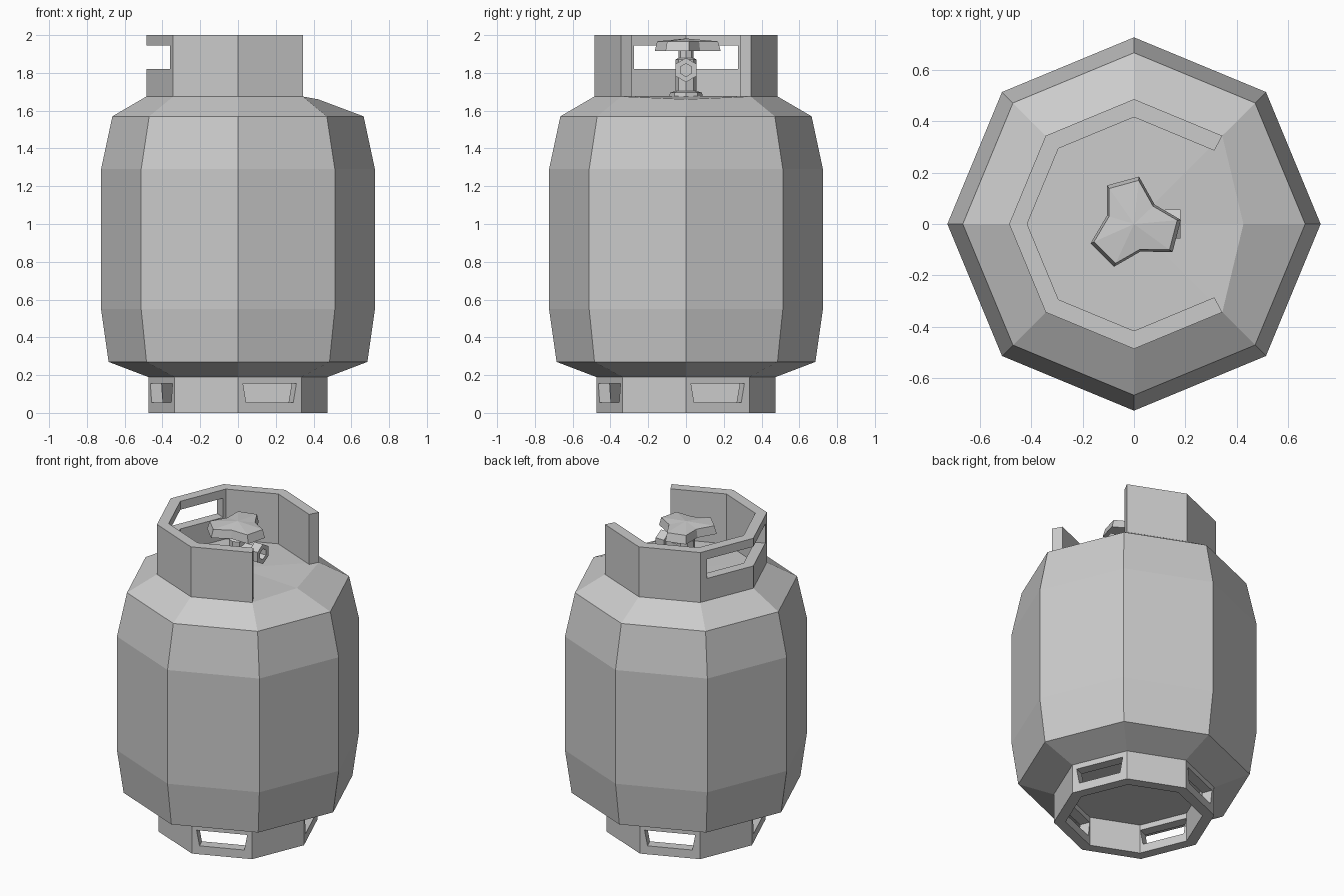
import bpy, bmesh
from math import cos, sin, pi, radians
from mathutils import Matrix, Vector

if "Cube" in bpy.data.objects:
    bpy.data.objects.remove(bpy.data.objects["Cube"])


def polar(r, deg):
    return (r * cos(radians(deg)), r * sin(radians(deg)))


def finish(name, bm):
    bmesh.ops.recalc_face_normals(bm, faces=bm.faces)
    me = bpy.data.meshes.new(name)
    bm.to_mesh(me)
    bm.free()
    ob = bpy.data.objects.new(name, me)
    bpy.context.collection.objects.link(ob)
    return ob


def loft(name, rings, matrix=Matrix(), closed=False):
    """Skin equal-length rings of 3D points; cap the ends, or join last to first."""
    bm = bmesh.new()
    loops = [[bm.verts.new(p) for p in ring] for ring in rings]
    n = len(loops[0])
    pairs = list(zip(loops, loops[1:]))
    if closed:
        pairs.append((loops[-1], loops[0]))
    for a, b in pairs:
        for i in range(n):
            j = (i + 1) % n
            bm.faces.new((a[i], a[j], b[j], b[i]))
    if not closed:
        bm.faces.new(loops[0])
        bm.faces.new(loops[-1])
    bm.transform(matrix)
    return finish(name, bm)


def ring(r, z, n=8, start=0):
    return [(*polar(r, start + 360 * i / n), z) for i in range(n)]


def prism(name, pts, z0, z1, matrix=Matrix()):
    return loft(name, [[(x, y, z) for x, y in pts] for z in (z0, z1)], matrix)


def cut(ob, cutter):
    mod = ob.modifiers.new("cut", 'BOOLEAN')
    mod.operation = 'DIFFERENCE'
    mod.solver = 'EXACT'
    mod.object = cutter
    bpy.context.view_layer.objects.active = ob
    bpy.ops.object.modifier_apply(modifier=mod.name)
    bpy.data.objects.remove(cutter)


# Tank body: octagonal lathe, the shoulder dips towards the collar opening at +x
profile = [(0.475, 0.19), (0.685, 0.27), (0.725, 0.55), (0.725, 1.29), (0.665, 1.57), (0.485, 1.675)]
body_rings = [ring(r, z) for r, z in profile]
body_rings[-1][0] = (0.425, 0, 1.66)
body = loft("tank_body", body_rings)
bm = bmesh.new()
bm.from_mesh(body.data)
cap = max(bm.faces, key=lambda f: f.calc_center_median().z)
bmesh.ops.poke(bm, faces=[cap])
max(bm.verts, key=lambda v: v.co.z - v.co.xy.length).co = (0, 0, 1.678)
bm.to_mesh(body.data)
bm.free()

# Foot ring with a slot in every second side
foot = loft("foot_ring", [ring(0.475, 0), ring(0.475, 0.195), ring(0.405, 0.195), ring(0.405, 0)], closed=True)
slot = [(-0.135, 0.055), (0.135, 0.055), (0.153, 0.155), (-0.153, 0.155)]
for k in range(4):
    rot = Matrix.Rotation(radians(22.5 + 90 * k), 4, 'Z')
    cut(foot, loft("slot_cutter", [[(x, y, z) for y, z in slot] for x in (0.3, 0.6)], rot))

# Protective collar, open at +x, with a hand hole wrapping the -x corner
outer = [polar(0.485, a) for a in range(45, 316, 45)]
inner = [polar(0.415, a) for a in range(270, 89, -45)]
collar = prism("collar", outer + [(0.312, -0.285)] + inner + [(0.312, 0.285)], 1.672, 2.0)
cut(collar, prism("hand_hole_cutter", [(-0.6, 0.40), (-0.2, 0.234), (-0.2, -0.234), (-0.6, -0.40)], 1.82, 1.945))

# Valve base and stem
loft("valve_base", [ring(0.09, 1.66), ring(0.085, 1.695), ring(0.055, 1.705)])
loft("valve_stem", [ring(0.055, 1.69), ring(0.055, 1.87), ring(0.04, 1.88), ring(0.04, 1.93)])

# Outlet pipe and hollow hexagonal nut pointing to +x
to_x = Matrix.Translation((0, 0, 1.815)) @ Matrix.Rotation(pi / 2, 4, 'Y')
loft("outlet_pipe", [ring(0.04, 0.0, 6), ring(0.04, 0.13, 6)], to_x)
loft("outlet_nut", [ring(0.064, 0.12, 6), ring(0.064, 0.18, 6), ring(0.034, 0.18, 6),
                    ring(0.034, 0.13, 6), ring(0.001, 0.13, 6)], to_x)

# Three-lobed hand wheel with a shallow peak
lobe = [(0.185, 84), (0.183, 125), (0.11, 163)]
star = [polar(r, a + 120 * k) for k in range(3) for r, a in lobe]
loft("hand_wheel", [[(x * s, y * s, z) for x, y in star]
                    for s, z in ((1, 1.915), (0.92, 1.967), (0.005, 1.982))])
